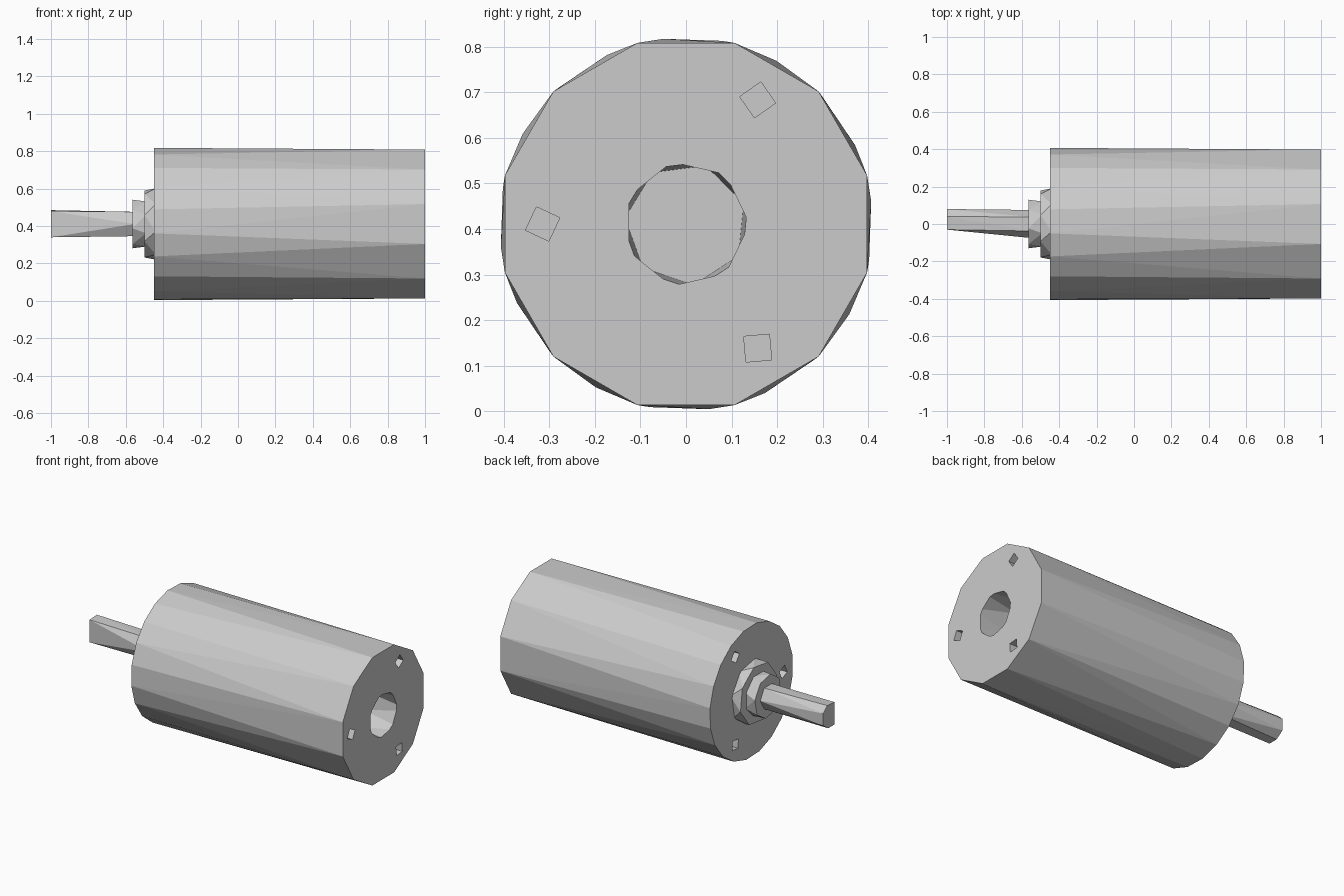
import bpy, bmesh
from math import cos, sin, radians

if "Cube" in bpy.data.objects:
    bpy.data.objects.remove(bpy.data.objects["Cube"])

CZ = 0.411  # height of the motor axis


def ring(x, r, n, start=0, y=0, z=CZ):
    """Regular polygon facing along x."""
    return [(x, y + r * cos(radians(start + 360 * i / n)),
             z + r * sin(radians(start + 360 * i / n))) for i in range(n)]


def add_hull(bm, points):
    part = bmesh.new()
    for p in points:
        part.verts.new(p)
    bmesh.ops.convex_hull(part, input=part.verts[:])
    bmesh.ops.dissolve_limit(part, angle_limit=radians(0.5),
                             verts=part.verts[:], edges=part.edges[:])
    bmesh.ops.recalc_face_normals(part, faces=part.faces[:])
    temp = bpy.data.meshes.new("temp")
    part.to_mesh(temp)
    part.free()
    bm.from_mesh(temp)
    bpy.data.meshes.remove(temp)


def make_object(name, *hulls):
    bm = bmesh.new()
    for points in hulls:
        add_hull(bm, points)
    mesh = bpy.data.meshes.new(name)
    bm.to_mesh(mesh)
    bm.free()
    obj = bpy.data.objects.new(name, mesh)
    bpy.context.collection.objects.link(obj)
    return obj


# Housing: twelve sides at the rear, finer facets at the shaft end
housing = make_object("motor_housing",
                      ring(-0.45, 0.41, 20, 7) + ring(1.0, 0.412, 12, 15))

# Rear bearing recess and three screw holes in each end
holes = [ring(0.78, 0.135, 7, 20) + ring(1.1, 0.135, 7, 0)]
for angle in (60, 180, 300):
    y, z = 0.315 * cos(radians(angle)), CZ + 0.315 * sin(radians(angle))
    for x0, x1 in ((0.88, 1.1), (-0.55, -0.35)):
        holes.append(ring(x0, 0.04, 4, angle + 20, y, z)
                     + ring(x1, 0.04, 4, angle + 20, y, z))
cutter = make_object("hole_cutter", *holes)
cutter.hide_render = True
mod = housing.modifiers.new("holes", 'BOOLEAN')
mod.operation = 'DIFFERENCE'
mod.solver = 'EXACT'
mod.object = cutter
bpy.context.view_layer.objects.active = housing
bpy.ops.object.modifier_apply(modifier=mod.name)
bpy.data.objects.remove(cutter)

# Stepped front bearing boss
make_object("bearing_collar", ring(-0.44, 0.195, 8, 12) + ring(-0.5, 0.185, 8, 30))
make_object("bearing_boss", ring(-0.49, 0.13, 8, 22.5) + ring(-0.565, 0.132, 8, 10))

# Shaft with a flat that tapers out towards the boss
flat_end = [(-0.03, 0.34), (-0.03, 0.48), (0.04, 0.485),
            (0.08, 0.45), (0.08, 0.375), (0.03, 0.34)]
make_object("output_shaft",
            [(-1.0, y, z) for y, z in flat_end] + ring(-0.55, 0.075, 6, 0))
